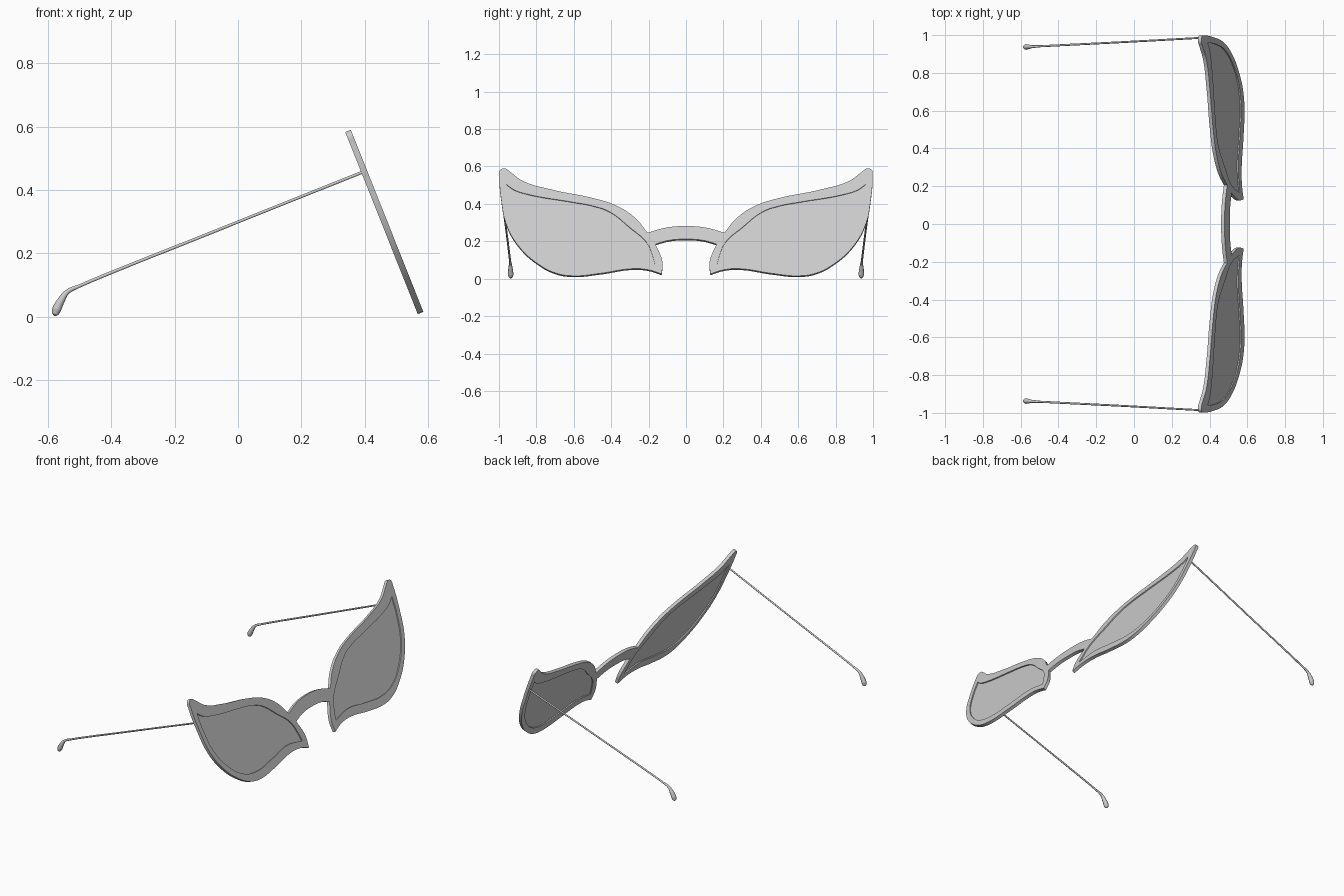
import bpy
from mathutils import Matrix

if "Cube" in bpy.data.objects:
    bpy.data.objects.remove(bpy.data.objects["Cube"])

# The front is a flat slab leaning back: its plane runs along SLOPE
C, S = 0.929, 0.370
PLANE = Matrix(((0, -S, C, 0.581), (1, 0, 0, 0), (0, C, S, 0), (0, 0, 0, 1)))


def finish(obj, angle=0.6):
    bpy.ops.object.select_all(action='DESELECT')
    obj.select_set(True)
    bpy.context.view_layer.objects.active = obj
    bpy.ops.object.convert(target='MESH')
    obj = bpy.context.object
    bpy.ops.object.mode_set(mode='EDIT')
    bpy.ops.mesh.select_all(action='SELECT')
    bpy.ops.mesh.remove_doubles(threshold=0.0002)
    bpy.ops.mesh.normals_make_consistent(inside=False)
    bpy.ops.object.mode_set(mode='OBJECT')
    bpy.ops.object.shade_smooth_by_angle(angle=angle)


def add_spline(curve, pts, corners=(), closed=True, radii=None):
    s = curve.splines.new('BEZIER')
    s.bezier_points.add(len(pts) - 1)
    s.use_cyclic_u = closed
    for i, p in enumerate(pts):
        b = s.bezier_points[i]
        b.co = p
        kind = 'VECTOR' if i in corners else 'AUTO'
        b.handle_left_type = b.handle_right_type = kind
        if radii:
            b.radius = radii[i]


def new_curve(name, dims):
    curve = bpy.data.curves.new(name, 'CURVE')
    curve.dimensions = dims
    curve.resolution_u = 8
    obj = bpy.data.objects.new(name, curve)
    bpy.context.collection.objects.link(obj)
    return obj, curve


def flat(pts, side=1):
    return [(side * y, z / C, 0) for y, z in pts]


# Half outline of the rim, from bridge top centre round to bridge bottom centre
rim = [(0, .278), (.11, .269), (.206, .242), (.27, .32), (.377, .389), (.5, .428),
       (.714, .472), (.874, .52), (.938, .566), (.97, .586), (.993, .578), (.997, .545),
       (.988, .42), (.958, .28), (.89, .165), (.79, .075), (.7, .028), (.607, .012),
       (.46, .025), (.286, .05), (.2, .044), (.13, .022), (.126, .085), (.163, .182),
       (.09, .202), (0, .208)]
rim_corners = [2, 21, 23]
# Lens opening
hole = [(.96, .5), (.917, .471), (.85, .449), (.607, .406), (.5, .386), (.41, .355),
        (.3, .27), (.21, .19), (.18, .125), (.166, .074), (.3, .095), (.4626, .073),
        (.623, .059), (.74, .086), (.837, .155), (.917, .262), (.953, .396)]
hole_corners = [0, 9]

# Rim with bridge
obj, curve = new_curve("front_frame", '2D')
curve.fill_mode = 'BOTH'
curve.extrude = 0.0095
left = [(-y, z) for y, z in rim[-2:0:-1]]
n = 2 * len(rim) - 2
add_spline(curve, flat(rim + left), rim_corners + [n - i for i in rim_corners])
for side in (1, -1):
    add_spline(curve, flat(hole, side), hole_corners)
obj.matrix_world = PLANE
finish(obj)

for side, label in ((1, "right"), (-1, "left")):
    # Thin lens set in the middle of the rim
    obj, curve = new_curve(label + "_lens", '2D')
    curve.fill_mode = 'BOTH'
    curve.extrude = 0.003
    add_spline(curve, flat(hole, side), hole_corners)
    obj.matrix_world = PLANE
    finish(obj)

    # Temple arm with a drooping, swollen ear tip
    obj, curve = new_curve(label + "_temple", '3D')
    curve.bevel_depth = 0.005
    curve.bevel_resolution = 3
    curve.use_fill_caps = True
    path = [(.395, .988, .457), (-.06, .963, .275), (-.5, .941, .097), (-.54, .939, .077),
            (-.559, .938, .05), (-.572, .937, .024), (-.577, .937, .009), (-.579, .937, .002)]
    add_spline(curve, [(x, side * y, z) for x, y, z in path], closed=False,
               radii=[1, 1, 1.1, 1.6, 2.5, 3, 2.3, .5])
    finish(obj, 0.9)
